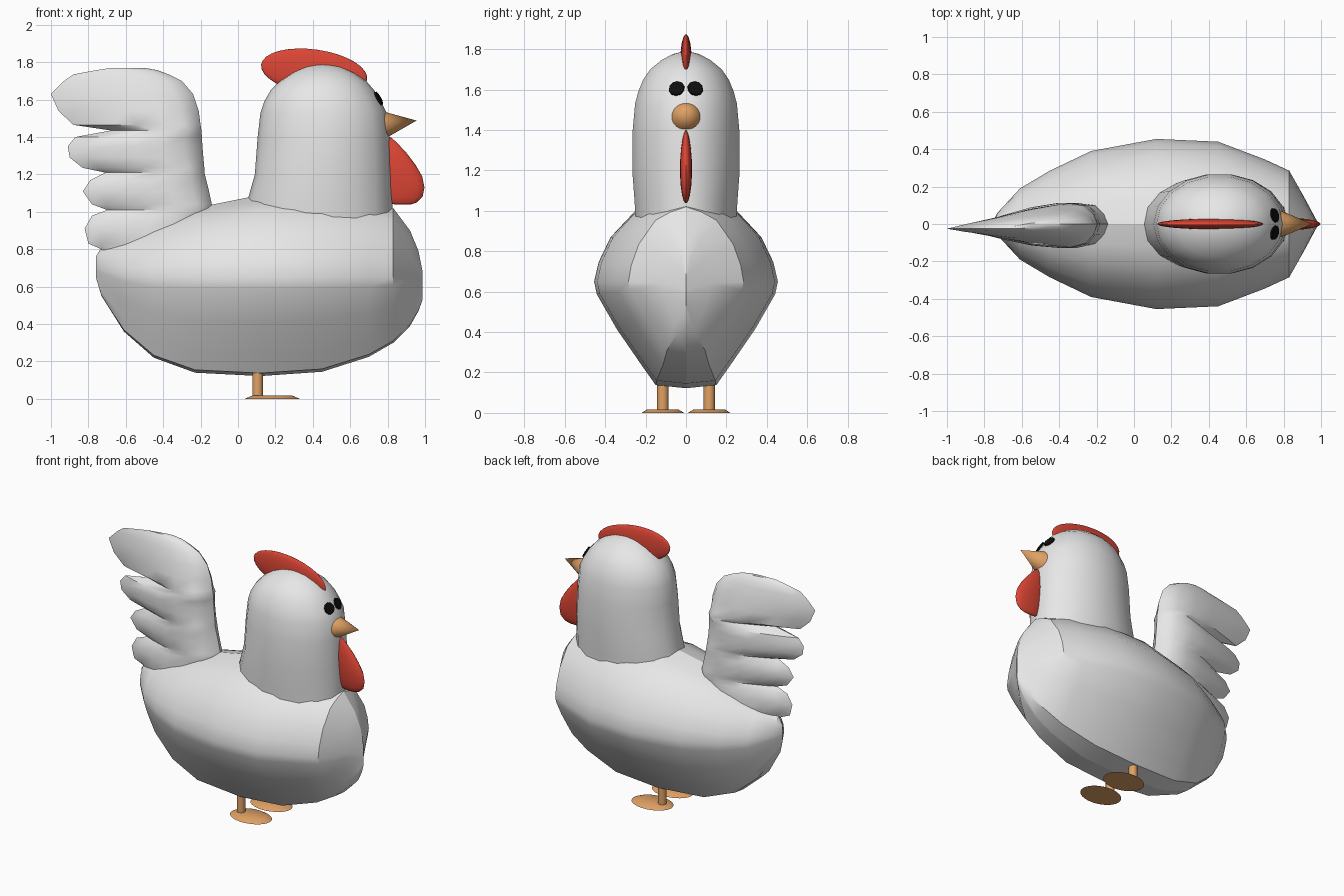
import bpy, bmesh, math
from mathutils import Vector

if "Cube" in bpy.data.objects:
    bpy.data.objects.remove(bpy.data.objects["Cube"])


def material(name, rgb):
    m = bpy.data.materials.new(name)
    m.diffuse_color = (*rgb, 1)
    m.use_nodes = True
    m.node_tree.nodes["Principled BSDF"].inputs["Base Color"].default_value = m.diffuse_color
    return m


WHITE = material("feather_white", (0.8, 0.8, 0.8))
RED = material("comb_red", (0.72, 0.06, 0.035))
ORANGE = material("beak_orange", (0.75, 0.36, 0.13))
BLACK = material("eye_black", (0.004, 0.004, 0.004))


def finish(name, bm, mat, angle=35):
    me = bpy.data.meshes.new(name)
    bm.to_mesh(me)
    bm.free()
    ob = bpy.data.objects.new(name, me)
    bpy.context.collection.objects.link(ob)
    me.materials.append(mat)
    bpy.ops.object.select_all(action='DESELECT')
    ob.select_set(True)
    bpy.context.view_layer.objects.active = ob
    bpy.ops.object.shade_smooth_by_angle(angle=math.radians(angle))
    return ob


def loft(name, rings, mat, closed=True, angle=35):
    """Skin a list of equal point rings; closed rings also get end caps."""
    bm = bmesh.new()
    rows = [[bm.verts.new(p) for p in r] for r in rings]
    n = len(rows[0])
    for a, b in zip(rows, rows[1:]):
        for i in range(n if closed else n - 1):
            j = (i + 1) % n
            bm.faces.new((a[i], b[i], b[j], a[j]))
    if closed:
        bm.faces.new(rows[0])
        bm.faces.new(rows[-1])
        bmesh.ops.recalc_face_normals(bm, faces=bm.faces)
    return finish(name, bm, mat, angle)


def ellipse(x0, x1, w, z, n):
    c, r = (x0 + x1) / 2, (x1 - x0) / 2
    return [(c + r * math.cos(t), w * math.sin(t), z)
            for t in (2 * math.pi * i / n for i in range(n))]


# Body: half cross-section swept from rear to breast, then mirrored
LOWER = [(0, 0), (.33, .03), (.47, .2), (.75, .55), (.97, .88), (1, 1)]
UPPER = [(.95, .22), (.82, .5), (.53, .82), (.27, .93), (0, 1)]
stations = [  # x, bottom, widest height, top, half width
    (-.76, .65, .70, .76, .002), (-.73, .55, .69, .81, .06), (-.61, .36, .66, .85, .19),
    (-.45, .22, .65, .93, .285), (-.23, .14, .65, 1.02, .39), (.12, .122, .65, 1.09, .455),
    (.45, .145, .65, 1.09, .44), (.70, .225, .65, 1.06, .345), (.83, .30, .65, 1.02, .285),
    (.92, .39, .64, .90, .125), (.965, .47, .62, .79, .04), (.987, .53, .60, .68, .001)]
rings = []
for x, zb, zm, zt, w in stations:
    rings.append([(x, -w * u, zb + (zm - zb) * v) for u, v in LOWER]
                 + [(x, -w * u, zm + (zt - zm) * v) for u, v in UPPER])
body = loft("body", rings, WHITE, closed=False)
mirror = body.modifiers.new("mirror", 'MIRROR')
mirror.use_axis = (False, True, False)
mirror.use_mirror_merge = False

# Head and neck: stacked rings
head = [(.88, .05, .83, .25), (1.04, .045, .825, .258), (1.2, .09, .82, .27), (1.4, .105, .81, .268),
        (1.53, .12, .795, .256), (1.59, .14, .765, .24), (1.65, .175, .728, .215),
        (1.70, .225, .685, .18), (1.745, .29, .62, .125), (1.775, .36, .55, .07), (1.788, .42, .48, .02)]
loft("head", [ellipse(x0, x1, w, z, 18) for z, x0, x1, w in head], WHITE)

# Tail: tapered slices whose rear edge zigzags into feathers
tail = [(.76, -.32, -.72), (.80, -.25, -.73), (.83, -.2, -.80), (.91, -.16, -.82), (.98, -.14, -.78),
        (1.01, -.135, -.70), (1.04, -.14, -.78), (1.11, -.155, -.83), (1.17, -.17, -.79),
        (1.21, -.18, -.71), (1.235, -.18, -.83), (1.29, -.185, -.90), (1.35, -.19, -.91),
        (1.40, -.193, -.87), (1.435, -.195, -.68), (1.465, -.2, -.88), (1.54, -.21, -.96),
        (1.63, -.24, -1.0), (1.70, -.3, -.93), (1.735, -.37, -.88), (1.757, -.43, -.76), (1.768, -.49, -.69)]
SLICE = [(0, .0), (.04, .45), (.13, .85), (.3, 1), (.5, .85), (.7, .55), (.88, .25), (1, .0)]
rings = []
for z, xf, xb in tail:
    thick = .12 * min(1, math.sqrt(max(.01, (1.77 - z) / .35)))
    side = [(xf + (xb - xf) * u, thick * t, -.025 * u) for u, t in SLICE]
    rings.append([(x, y + dy, z) for x, y, dy in side]
                 + [(x, dy - y, z) for x, y, dy in side[-2:0:-1]])
loft("tail", rings, WHITE, angle=40)

# Comb: flat tilted ellipsoid
bm = bmesh.new()
bmesh.ops.create_uvsphere(bm, u_segments=24, v_segments=16, radius=1)
comb = finish("comb", bm, RED, 60)
comb.scale = (.286, .028, .12)
comb.rotation_euler = (0, math.radians(8), 0)
comb.location = (.407, 0, 1.748)

# Wattle: thin teardrop under the beak
wattle = [(1.40, .77, .815, .004), (1.37, .76, .85, .014), (1.31, .75, .905, .024), (1.25, .75, .95, .029),
          (1.19, .76, .985, .03), (1.13, .77, .997, .027), (1.08, .79, .987, .02),
          (1.05, .81, .955, .012), (1.038, .84, .92, .003)]
loft("wattle", [ellipse(x0, x1, w, z, 16) for z, x0, x1, w in wattle], RED, angle=60)


def cone(name, start, end, r1, r2, mat, sides, angle=35):
    start, end = Vector(start), Vector(end)
    axis = end - start
    bm = bmesh.new()
    bmesh.ops.create_cone(bm, cap_ends=True, segments=sides, radius1=r1, radius2=r2, depth=axis.length)
    ob = finish(name, bm, mat, angle)
    ob.location = (start + end) / 2
    ob.rotation_euler = axis.to_track_quat('Z', 'Y').to_euler()
    return ob


# Beak
cone("beak", (.775, 0, 1.465), (.955, 0, 1.488), .075, 0, ORANGE, 24)

# Eyes, legs and feet on both sides
for side, s in (("left", 1), ("right", -1)):
    n = Vector((1, .24 * s, .55)).normalized()
    p = Vector((.750, .046 * s, 1.605))
    cone(side + "_eye", p - n * .001, p + n * .008, .04, .038, BLACK, 10)
    cone(side + "_leg", (.105, .115 * s, .005), (.105, .115 * s, .22), .028, .028, ORANGE, 16)
    foot = cone(side + "_foot", (.183, .115 * s, 0), (.183, .115 * s, .018), 1, .72, ORANGE, 32)
    foot.scale = (.148, .105, 1)
    foot.rotation_euler = (0, 0, 0)
